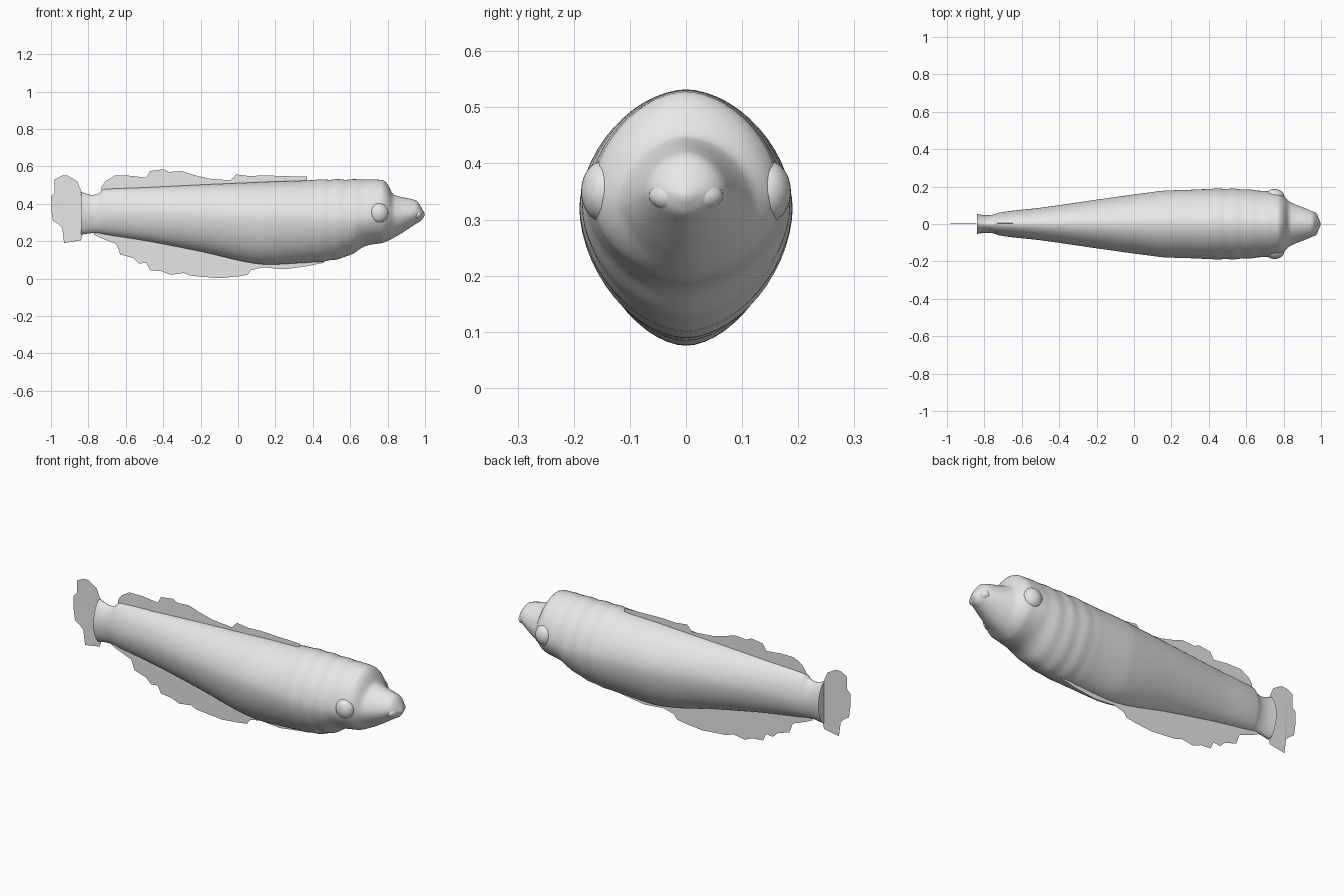
import bpy
import bmesh
import math

if "Cube" in bpy.data.objects:
    bpy.data.objects.remove(bpy.data.objects["Cube"], do_unlink=True)

clay = bpy.data.materials.new("pale_grey")
clay.use_nodes = True
clay.diffuse_color = (0.8, 0.8, 0.8, 1)
clay.node_tree.nodes["Principled BSDF"].inputs["Base Color"].default_value = (0.8, 0.8, 0.8, 1)


def finish(name, bm, smooth=True):
    """Turn a bmesh into a named object with the shared material."""
    bmesh.ops.recalc_face_normals(bm, faces=bm.faces)
    mesh = bpy.data.meshes.new(name)
    bm.to_mesh(mesh)
    bm.free()
    mesh.materials.append(clay)
    obj = bpy.data.objects.new(name, mesh)
    bpy.context.collection.objects.link(obj)
    if smooth:
        bpy.ops.object.select_all(action='DESELECT')
        obj.select_set(True)
        bpy.context.view_layer.objects.active = obj
        bpy.ops.object.shade_smooth_by_angle(angle=math.radians(50))
    return obj


def tangents(xs, ys):
    """Slopes that keep an interpolated curve free of overshoot."""
    d = [(ys[i + 1] - ys[i]) / (xs[i + 1] - xs[i]) for i in range(len(xs) - 1)]
    inner = [2 * a * b / (a + b) if a * b > 0 else 0 for a, b in zip(d, d[1:])]
    return [d[0]] + inner + [d[-1]]


def curve(xs, ys):
    slopes = tangents(xs, ys)

    def value(x):
        i = max(k for k in range(len(xs) - 1) if xs[k] <= x or k == 0)
        h = xs[i + 1] - xs[i]
        t = (x - xs[i]) / h
        a = ys[i] + t * h * slopes[i]
        b = ys[i + 1] - (1 - t) * h * slopes[i + 1]
        w = t * t * (3 - 2 * t)
        # Hermite blend written as a weighted pair of end tangent lines
        return ((1 - t) ** 2 * (1 + 2 * t) * ys[i] + w * ys[i + 1]
                + t * (1 - t) ** 2 * h * slopes[i] - t * t * (1 - t) * h * slopes[i + 1])
    return value


# Body stations: position, top, bottom, half width, height of widest point
stations = [
    (-.84, .465, .235, .053, .35), (-.82, .457, .238, .05, .35),
    (-.78, .447, .243, .047, .35), (-.745, .455, .243, .052, .35),
    (-.72, .477, .238, .061, .35), (-.5, .487, .203, .087, .35),
    (-.2, .502, .145, .13, .34), (.1, .515, .08, .171, .33),
    (.16, .518, .075, .178, .33), (.33, .523, .083, .184, .325),
    (.46, .53, .092, .189, .32), (.58, .53, .118, .186, .32),
    (.7, .53, .18, .176, .33), (.77, .528, .19, .168, .34),
    (.8, .505, .202, .15, .34), (.83, .45, .217, .121, .335),
    (.86, .44, .234, .106, .335), (.92, .427, .272, .082, .345),
    (.955, .416, .295, .067, .352), (.98, .382, .31, .043, .35),
    (.998, .348, .338, .006, .343),
]
xs, *columns = zip(*stations)
top, bottom, width, middle = (curve(xs, c) for c in columns)


def folds(x):
    """Shallow skin folds around the front of the body."""
    if not .33 < x < .77:
        return 1
    return 1 + .009 * math.sin(math.pi * (x - .33) / .44) * math.sin((x - .33) * 70)


def section(bm, x, sides=56, power=1.8):
    ring = []
    for k in range(sides):
        a = math.tau * k / sides
        c, s = math.cos(a), math.sin(a)
        y = math.copysign(abs(c) ** (2 / power), c) * width(x) * folds(x)
        reach = top(x) - middle(x) if s > 0 else middle(x) - bottom(x)
        z = middle(x) + math.copysign(abs(s) ** (2 / power), s) * reach * folds(x)
        ring.append(bm.verts.new((x, y, z)))
    return ring


# Body, tail stalk and snout in one lofted skin
bm = bmesh.new()
samples = []
for a, b in zip(xs, xs[1:]):
    n = max(3, round((b - a) / .012))
    samples += [a + (b - a) * i / n for i in range(n)]
rings = [section(bm, x) for x in samples + [xs[-1]]]
for r, q in zip(rings, rings[1:]):
    for k in range(len(r)):
        j = (k + 1) % len(r)
        bm.faces.new((r[k], r[j], q[j], q[k]))
bm.faces.new(rings[0])
bm.faces.new(rings[-1])
finish("body", bm)


def blob(name, centre, radii):
    bm = bmesh.new()
    bmesh.ops.create_uvsphere(bm, u_segments=32, v_segments=20, radius=1)
    bmesh.ops.scale(bm, vec=radii, verts=bm.verts)
    bmesh.ops.translate(bm, vec=centre, verts=bm.verts)
    finish(name, bm)


# Eyes and lips on both sides
for side, label in ((1, "right"), (-1, "left")):
    label = "left" if side > 0 else "right"
    blob(label + "_eye", (.752, side * .145, .35), (.052, .042, .055))
    blob(label + "_lip", (.957, side * .028, .342), (.028, .038, .026))


def fin(name, outline, lean=.01):
    """Flat ragged sheet, leaning slightly away from the centre plane."""
    bm = bmesh.new()
    verts = [bm.verts.new((x, .004 + lean * (abs(z - .33) - .15), z)) for x, z in outline]
    face = bm.faces.new(verts)
    bmesh.ops.triangulate(bm, faces=[face])
    finish(name, bm, smooth=False)


fin("dorsal_fin", [
    (-.73, .46), (-.73, .49), (-.71, .52), (-.66, .55), (-.58, .55), (-.49, .54),
    (-.47, .575), (-.4, .585), (-.37, .57), (-.3, .575), (-.24, .555), (-.16, .535),
    (-.04, .525), (-.01, .557), (.06, .548), (.14, .552), (.25, .548), (.37, .545),
    (.37, .5)])
fin("belly_fin", [
    (-.77, .26), (-.77, .235), (-.74, .22), (-.69, .2), (-.65, .185), (-.63, .13),
    (-.56, .11), (-.53, .08), (-.49, .085), (-.47, .045), (-.41, .04), (-.36, .02),
    (-.29, .03), (-.25, .015), (-.1, .002), (0, .012), (.05, .02), (.07, .045),
    (.13, .06), (.25, .05), (.36, .065), (.46, .085), (.46, .12), (.15, .11), (-.2, .18)])
fin("tail_fin", [
    (-.83, .24), (-.83, .45), (-.86, .52), (-.91, .55), (-.94, .55), (-.98, .53),
    (-.98, .46), (-1, .44), (-1, .38), (-.99, .31), (-.96, .29), (-.94, .27),
    (-.93, .19), (-.84, .205)])
